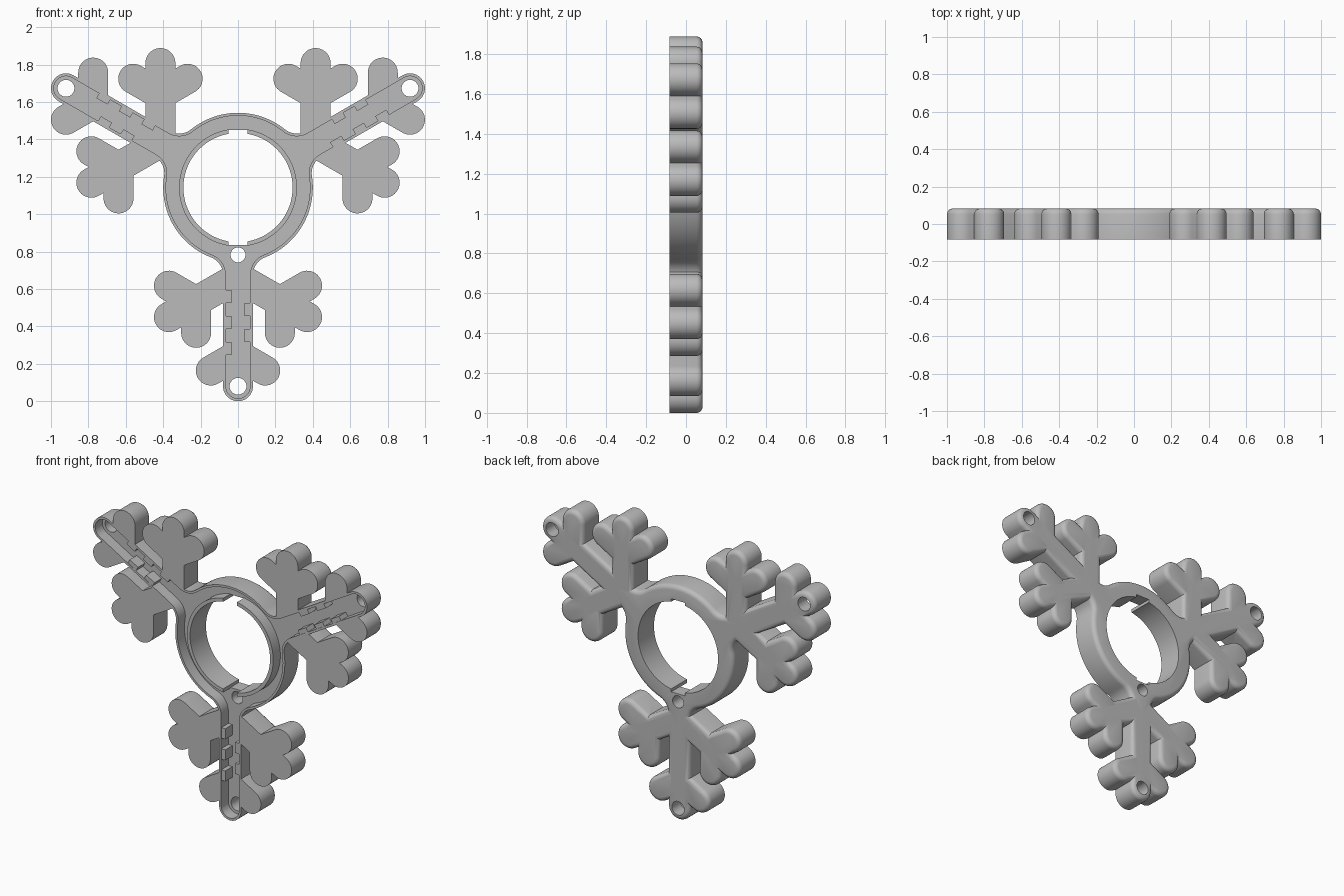
import bpy, bmesh
from math import sin, cos, pi, radians, atan2, sqrt
from mathutils import Matrix, Vector

if "Cube" in bpy.data.objects:
    bpy.data.objects.remove(bpy.data.objects["Cube"])

FRONT, BACK = -0.083, 0.083
FLOOR = FRONT + 0.075
TIP = 1.062                 # distance of the arm-end hole from the hub
HALF = 0.08                 # half width of arms and lobes
CENTRE_Z = TIP + HALF
WALL = 0.015
ARMS = [radians(a) for a in (-90, 30, 150)]

mat = bpy.data.materials.new("matte grey")
mat.use_nodes = True
grey = (0.5, 0.5, 0.5, 1)
mat.diffuse_color = grey
mat.node_tree.nodes["Principled BSDF"].inputs["Base Color"].default_value = grey


def arc(c, r, a0, a1, n):
    return [Vector((c[0] + r * cos(a0 + (a1 - a0) * i / n),
                    c[1] + r * sin(a0 + (a1 - a0) * i / n))) for i in range(n + 1)]


def circle(r, c=(0, 0), n=96):
    return arc(c, r, 0, 2 * pi, n)[:-1]


def turn(points, angle):
    m = Matrix.Rotation(angle, 2)
    return [m @ Vector(p) for p in points]


def prism(name, points, y0, y1, fillet=0):
    """Extrude a flat outline from y0 to y1, rounding the rear edge."""
    bm = bmesh.new()
    base = bm.faces.new([bm.verts.new((p[0], y0, p[1] + CENTRE_Z)) for p in points])
    out = bmesh.ops.extrude_face_region(bm, geom=[base], use_keep_orig=True)["geom"]
    for v in (g for g in out if isinstance(g, bmesh.types.BMVert)):
        v.co.y = y1
    bmesh.ops.recalc_face_normals(bm, faces=bm.faces)
    if fillet:
        rear = [e for e in bm.edges if all(abs(v.co.y - y1) < 1e-5 for v in e.verts)]
        bmesh.ops.bevel(bm, geom=rear, offset=fillet, segments=4, profile=0.5,
                        affect='EDGES', clamp_overlap=False)
        bmesh.ops.recalc_face_normals(bm, faces=bm.faces)
    mesh = bpy.data.meshes.new(name)
    bm.to_mesh(mesh)
    bm.free()
    mesh.materials.append(mat)
    obj = bpy.data.objects.new(name, mesh)
    bpy.context.collection.objects.link(obj)
    return obj


def combine(target, tool, operation):
    mod = target.modifiers.new("boolean", 'BOOLEAN')
    mod.operation, mod.solver, mod.object = operation, 'EXACT', tool
    bpy.context.view_layer.objects.active = target
    bpy.ops.object.modifier_apply(modifier=mod.name)
    bpy.data.objects.remove(tool)


def frame_outline(inset):
    """Ring with three arms, blended by concave fillets."""
    f, ring = 0.1, 0.4
    cv = HALF + f
    cu = sqrt((ring + f) ** 2 - cv ** 2)
    t = atan2(cv, cu)
    points = []
    for a in ARMS:
        arm = arc((cu, -cv), f + inset, pi - t, pi / 2, 10)
        arm += arc((TIP, 0), HALF - inset, -pi / 2, pi / 2, 20)
        arm += arc((cu, cv), f + inset, -pi / 2, t - pi, 10)
        arm += arc((0, 0), ring - inset, t, 2 * pi / 3 - t, 24)[1:-1]
        points += turn(arm, a)
    return points


def tongue(start, angle, length):
    """Bar with a square inner end and a round outer end."""
    pts = [Vector((0, HALF)), Vector((0, -HALF))]
    pts += arc((length, 0), HALF, -pi / 2, pi / 2, 20)
    return [p + Vector(start) for p in turn(pts, angle)]


def box(u0, u1, v0, v1):
    return [Vector(p) for p in ((u0, v0), (u1, v0), (u1, v1), (u0, v1))]


# Ring and arms
body = prism("snowflake_frame", frame_outline(0), FRONT, BACK, 0.03)

# Frost branches: two side sprigs and two end lobes per arm
LOBE, STEM, ROOT = 0.168, 0.2585, 0.479
SIXTY = pi / 3
for a in ARMS:
    bars = []
    for s in (-1, 1):
        node = Vector((ROOT + STEM * cos(SIXTY), s * STEM * sin(SIXTY)))
        bars.append(tongue((ROOT, 0), s * SIXTY, STEM + LOBE))
        bars.append(tongue(node, 0, LOBE))
        bars.append(tongue(node, s * 2 * SIXTY, LOBE))
        bars.append(tongue((TIP - LOBE, 0), s * SIXTY, LOBE))
    for bar in bars:
        combine(body, prism("branch", turn(bar, a), FRONT, BACK, 0.03), 'UNION')

# Wiring channel, hub opening with two notches, and through holes
combine(body, prism("channel", frame_outline(WALL), FRONT - 0.1, FLOOR), 'DIFFERENCE')
cuts = [circle(0.292), box(-0.05, 0.05, -0.307, 0.307), circle(0.04, (0, -0.36), 32)]
cuts += [turn(circle(0.045, (TIP, 0), 32), a) for a in ARMS]
for outline in cuts:
    combine(body, prism("cutter", outline, -0.3, 0.3), 'DIFFERENCE')

# Thin wall around the hub opening, open at the notches
hub = prism("hub_wall", circle(0.315), FRONT, FLOOR + 0.004)
combine(hub, prism("cutter", circle(0.292), -0.3, 0.3), 'DIFFERENCE')
combine(hub, prism("cutter", box(-0.05, 0.05, -0.4, 0.4), -0.3, 0.3), 'DIFFERENCE')

# Staggered wire clips along each channel
parts = [body, hub]
PITCH = 0.0695
for k, a in enumerate(ARMS):
    for i in range(5):
        s = -1 if i % 2 == 0 else 1
        u = 0.548 + i * PITCH
        v0, v1 = sorted((s * 0.036, s * 0.07))
        parts.append(prism(f"wire_clip_{k + 1}_{i + 1}",
                           turn(box(u, u + PITCH, v0, v1), a),
                           FRONT + 0.002, FLOOR + 0.004))

# Smooth the curved sides, keep the rims crisp
bpy.ops.object.select_all(action='DESELECT')
for obj in parts:
    obj.select_set(True)
bpy.context.view_layer.objects.active = body
bpy.ops.object.shade_smooth_by_angle(angle=radians(32))
